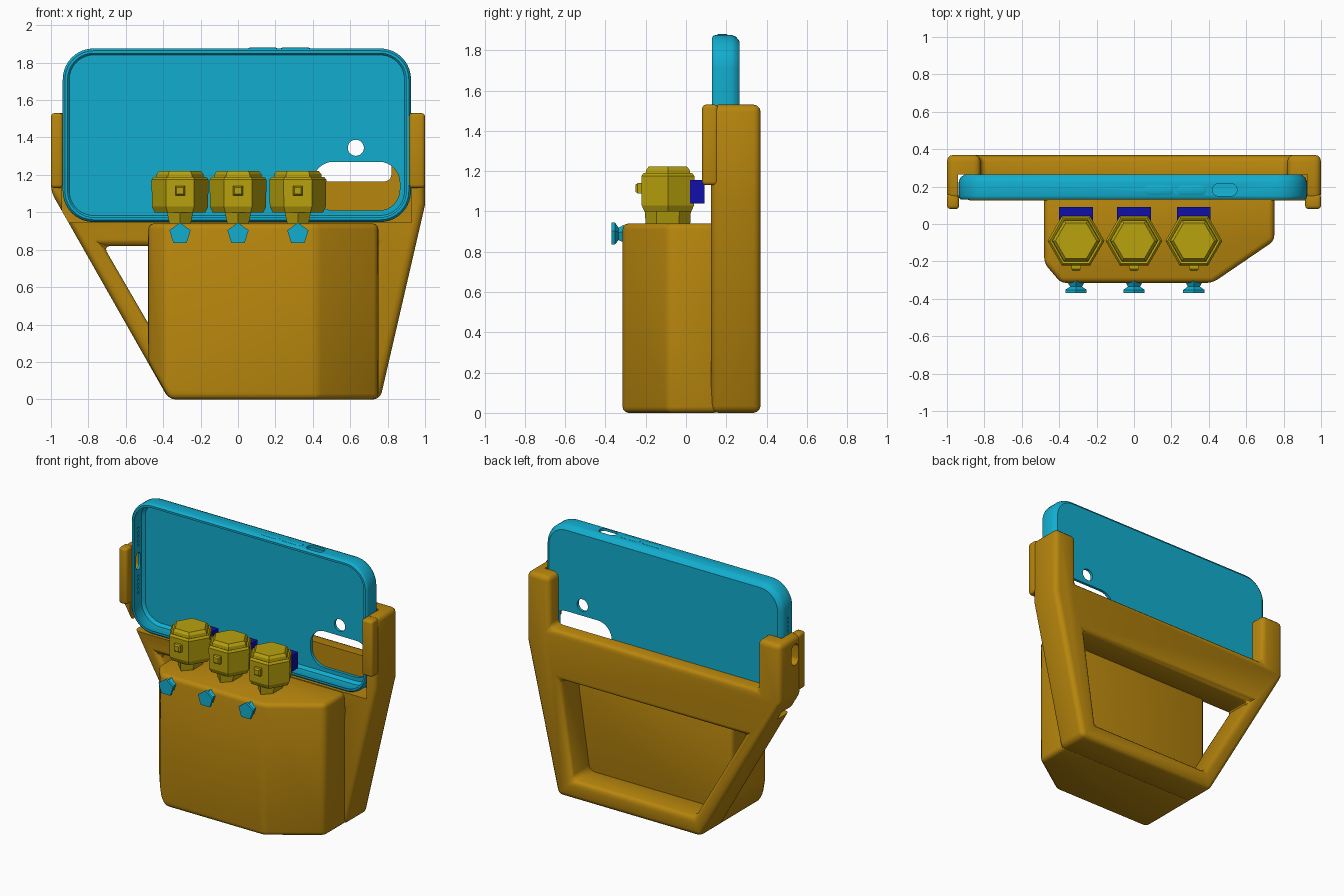
import bpy, bmesh
from math import sin, cos, pi, radians

if "Cube" in bpy.data.objects:
    bpy.data.objects.remove(bpy.data.objects["Cube"])


def material(name, rgb):
    m = bpy.data.materials.new(name)
    m.diffuse_color = (*rgb, 1)
    m.use_nodes = True
    m.node_tree.nodes["Principled BSDF"].inputs["Base Color"].default_value = m.diffuse_color
    return m


BROWN = material("brown", (0.48, 0.24, 0.004))
CYAN = material("cyan", (0.006, 0.42, 0.62))
YELLOW = material("yellow", (0.48, 0.36, 0.004))
BLUE = material("blue", (0.005, 0.005, 0.4))

PLACE = {'X': lambda a, b, d: (d, a, b),
         'Y': lambda a, b, d: (a, d, b),
         'Z': lambda a, b, d: (a, b, d)}


def loft(name, rings, axis, mat):
    """Join equal-length rings of points [(points, depth), ...] into a closed solid."""
    bm = bmesh.new()
    loops = [[bm.verts.new(PLACE[axis](a, b, d)) for a, b in pts] for pts, d in rings]
    n = len(loops[0])
    for lo, hi in zip(loops, loops[1:]):
        for i in range(n):
            j = (i + 1) % n
            bm.faces.new((lo[i], lo[j], hi[j], hi[i]))
    bm.faces.new(loops[0])
    bm.faces.new(loops[-1])
    bmesh.ops.recalc_face_normals(bm, faces=bm.faces)
    me = bpy.data.meshes.new(name)
    bm.to_mesh(me)
    bm.free()
    ob = bpy.data.objects.new(name, me)
    bpy.context.collection.objects.link(ob)
    if mat:
        me.materials.append(mat)
    return ob


def prism(name, pts, d0, d1, axis='Y', mat=None):
    return loft(name, [(pts, d0), (pts, d1)], axis, mat)


def rect(a0, a1, b0, b1, r=0.0, n=8):
    if r == 0:
        return [(a0, b0), (a1, b0), (a1, b1), (a0, b1)]
    r = min(r, (a1 - a0) / 2 - 0.0005, (b1 - b0) / 2 - 0.0005)
    out = []
    for k, (ca, cb) in enumerate([(a1 - r, b1 - r), (a0 + r, b1 - r), (a0 + r, b0 + r), (a1 - r, b0 + r)]):
        for i in range(n + 1):
            t = pi / 2 * (k + i / n)
            out.append((ca + r * cos(t), cb + r * sin(t)))
    return out


def ngon(ca, cb, r, n, start=0.0, squash=1.0):
    return [(ca + squash * r * cos(start + 2 * pi * i / n), cb + r * sin(start + 2 * pi * i / n)) for i in range(n)]


def activate(ob):
    bpy.ops.object.select_all(action='DESELECT')
    ob.select_set(True)
    bpy.context.view_layer.objects.active = ob


def boolean(ob, tool, op='DIFFERENCE'):
    m = ob.modifiers.new("cut", 'BOOLEAN')
    m.operation, m.solver, m.object = op, 'EXACT', tool
    activate(ob)
    bpy.ops.object.modifier_apply(modifier=m.name)
    bpy.data.objects.remove(tool)


def bevel(ob, width, segments=3, angle=28):
    m = ob.modifiers.new("round", 'BEVEL')
    m.width, m.segments, m.limit_method, m.angle_limit = width, segments, 'ANGLE', radians(angle)
    activate(ob)
    bpy.ops.object.modifier_apply(modifier=m.name)


def smooth(ob, angle=35):
    activate(ob)
    bpy.ops.object.shade_smooth_by_angle(angle=radians(angle))


# Back frame: tapered plate with two arms, an open pocket and a seat for the case
frame = prism("back_frame", [(-0.37, 0), (0.76, 0), (1, 1.04), (1, 1.53), (0.82, 1.53), (0.82, 1.165),
                             (-0.82, 1.165), (-0.82, 1.53), (-1, 1.53), (-1, 1.11)], 0.125, 0.37, mat=BROWN)
boolean(frame, prism("cutter", [(-0.32, 0.13), (0.64, 0.13), (0.74, 0.82), (-0.72, 0.82)], 0, 0.5))
bevel(frame, 0.035)
boolean(frame, prism("cutter", rect(-0.94, 0.927, 0.945, 2), 0, 0.265))
boolean(frame, prism("cutter", rect(0.16, 0.24, 1.33, 1.48, 0.04), -1.1, -0.9, 'X'))
smooth(frame)

# Front lips of the arms, the left one with a port slot
for side, x0, x1 in (("left", -1, -0.935), ("right", 0.915, 1)):
    lip = prism(f"{side}_arm_lip", rect(x0, x1, 1.13, 1.53), 0.08, 0.16, mat=BROWN)
    bevel(lip, 0.018)
    smooth(lip)

# Tank box: front outline crossed with top outline
tank = prism("tank_box", [(-0.48, 0.94), (-0.48, 0.2), (-0.365, 0), (0.75, 0), (0.75, 0.94)], -0.6, 0.6, mat=BROWN)
boolean(tank, prism("cutter", [(-0.48, 0.17), (-0.48, -0.21), (-0.39, -0.315), (0.42, -0.315),
                               (0.75, -0.09), (0.75, 0.17)], -0.5, 1.5, 'Z'), 'INTERSECT')
bevel(tank, 0.03)
smooth(tank)

# Case: rounded tray, open to the front
X0, X1, Z0, Z1 = -0.937, 0.925, 0.948, 1.876


def outline(inset):
    return rect(X0 + inset, X1 - inset, Z0 + inset, Z1 - inset, 0.165 - inset, 10)


case = loft("case", [(outline(0.012), 0.13), (outline(0.003), 0.138), (outline(0), 0.15), (outline(0), 0.225),
                     (outline(0.008), 0.247), (outline(0.03), 0.265)], 'Y', CYAN)
boolean(case, loft("cutter", [(outline(0.026), 0.1), (outline(0.026), 0.135), (outline(0.018), 0.15),
                              (outline(0.018), 0.225), (outline(0.035), 0.245)], 'Y', None))
boolean(case, prism("cutter", rect(0.4, 0.865, 1.01, 1.27, 0.11), 0.2, 0.4))
boolean(case, prism("cutter", ngon(0.63, 1.345, 0.043, 28), 0.2, 0.4))
boolean(case, prism("cutter", rect(0.42, 0.55, 0.15, 0.215, 0.03), 1.8, 2, 'Z'))
boolean(case, prism("cutter", rect(0.165, 0.215, 1.35, 1.47, 0.025), -1, -0.9, 'X'))
for s in (-1, 1):
    for i in range(5):
        boolean(case, prism("cutter", ngon(0.19, 1.412 + s * (0.11 + 0.03 * i), 0.009, 8), -1, -0.9, 'X'))
smooth(case)

# Raised side buttons on the top edge
for i, x in enumerate((0.055, 0.23)):
    b = loft(f"case_button_{i + 1}", [(rect(x, x + 0.155, 0.155, 0.205, 0.025), 1.86),
                                      (rect(x, x + 0.155, 0.155, 0.205, 0.025), 1.877),
                                      (rect(x + 0.006, x + 0.149, 0.161, 0.199, 0.02), 1.88)], 'Z', CYAN)
    smooth(b)

# Three valves, each with a stem, knob, rear plate and front bolt
CY = -0.09
for i, x in enumerate((-0.31, 0, 0.32)):
    n = i + 1
    loft(f"valve_head_{n}", [(ngon(x, CY, r, 6), z) for r, z in
                             ((0.135, 1.0), (0.15, 1.03), (0.152, 1.175), (0.14, 1.19),
                              (0.128, 1.185), (0.125, 1.205), (0.11, 1.222))], 'Z', YELLOW)
    loft(f"valve_stem_{n}", [(ngon(x, CY, 0.11, 6, pi / 6, 0.55), 0.92),
                             (ngon(x, CY, 0.115, 6, pi / 6, 0.75), 1.02)], 'Z', YELLOW)
    loft(f"valve_knob_{n}", [(ngon(x, 1.115, r, 4, pi / 4), y) for r, y in
                             ((0.025, -0.25), (0.036, -0.24), (0.036, -0.2))], 'Y', YELLOW)
    prism(f"rear_plate_{n}", rect(x - 0.09, x + 0.09, 1.04, 1.155), 0.02, 0.092, mat=BLUE)
    loft(f"front_bolt_{n}", [(ngon(x, 0.885, r, 5, pi / 2), y) for r, y in
                             ((0.06, -0.37), (0.06, -0.352), (0.034, -0.335), (0.05, -0.305))], 'Y', CYAN)
